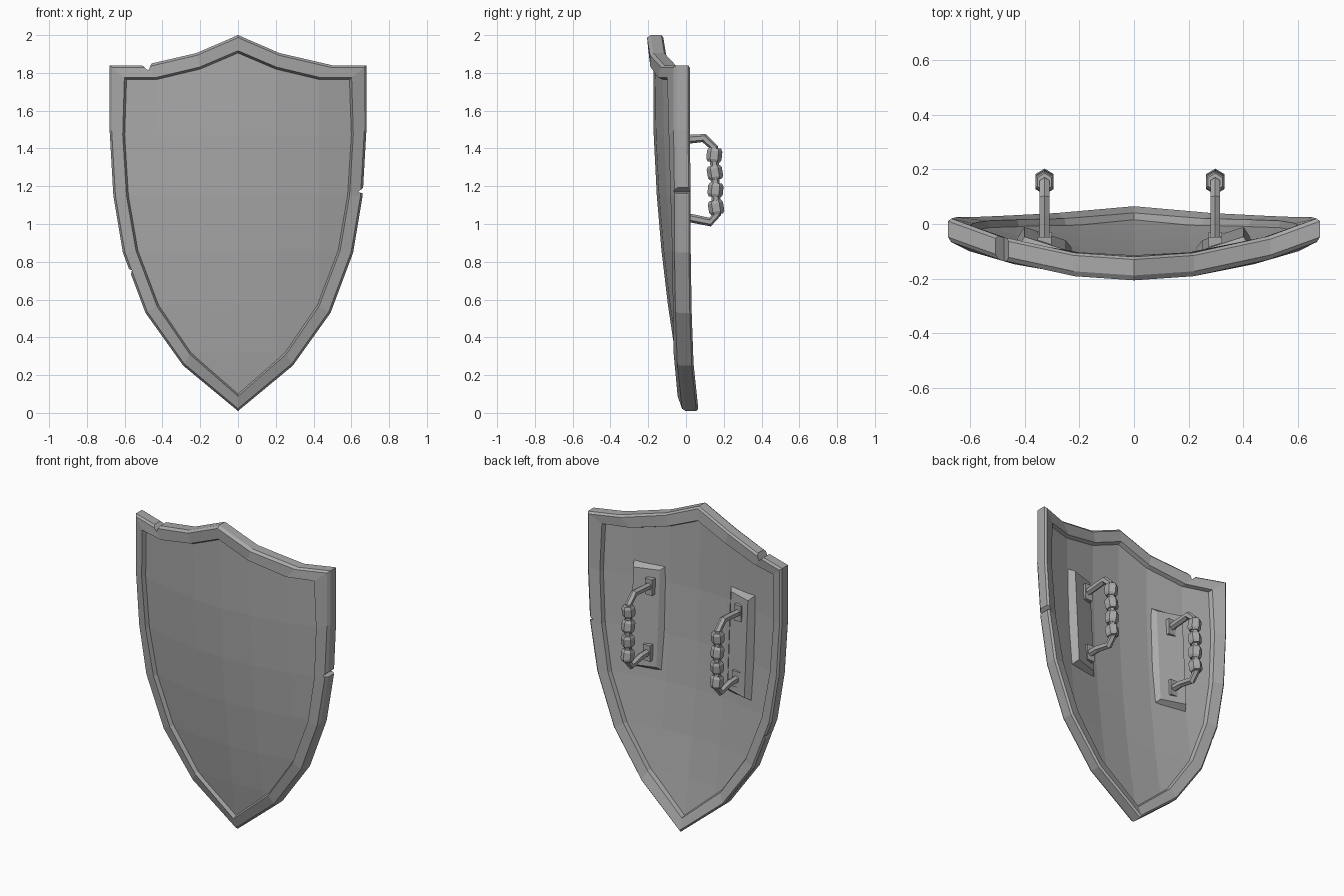
import bpy, bmesh, math
from mathutils import Vector

cube = bpy.data.objects.get("Cube")
if cube:
    bpy.data.objects.remove(cube)

steel = bpy.data.materials.new("grey steel")
steel.use_nodes = True
GREY = (0.4, 0.4, 0.4, 1)
steel.diffuse_color = GREY
steel.node_tree.nodes["Principled BSDF"].inputs["Base Color"].default_value = GREY


def finish(name, bm):
    bmesh.ops.recalc_face_normals(bm, faces=bm.faces)
    mesh = bpy.data.meshes.new(name)
    bm.to_mesh(mesh)
    bm.free()
    mesh.materials.append(steel)
    obj = bpy.data.objects.new(name, mesh)
    bpy.context.collection.objects.link(obj)
    return obj


def loft(name, rings, loop=False):
    """Skin a series of closed rings, capped unless the series loops."""
    bm = bmesh.new()
    rows = [[bm.verts.new(p) for p in ring] for ring in rings]
    pairs = list(zip(rows, rows[1:])) + ([(rows[-1], rows[0])] if loop else [])
    for a, b in pairs:
        n = len(a)
        for i in range(n):
            j = (i + 1) % n
            bm.faces.new((a[i], a[j], b[j], b[i]))
    if not loop:
        bm.faces.new(rows[0])
        bm.faces.new(rows[-1])
    return finish(name, bm)


def bowl(x, z):
    """Front depth of the curved panel."""
    return 0.057 * z * z - 0.2 * z + 0.29 * x * x


PANEL = 0.035

# Half outlines from top centre to bottom tip: outer (x, front y, z), inner (x, z)
outer = [(0, -.2, 2), (.22, -.185, 1.905), (.5, -.125, 1.84), (.68, -.06, 1.84),
         (.68, -.06, 1.5), (.66, -.055, 1.15), (.61, -.055, .85), (.49, -.05, .53),
         (.29, -.04, .25), (0, -.015, .01)]
inner = [(0, 1.905), (.2, 1.82), (.43, 1.765), (.59, 1.765), (.6, 1.47),
         (.58, 1.15), (.53, .86), (.42, .57), (.25, .32), (0, .1)]


def rim_section(o, i, side):
    ox, oy, oz = o
    ix, iz = i
    y = bowl(ix, iz)

    def at(t, yy):
        return (side * (ox + (ix - ox) * t), yy, oz + (iz - oz) * t)
    return [at(0, oy + .07), at(0, oy + .012), at(.14, oy - .006),
            at(.87, y - .025), at(1, y), at(1, y + PANEL),
            at(.9, y + .06), at(.14, oy + .08)]


# Raised rim
sections = [rim_section(o, i, 1) for o, i in zip(outer, inner)]
sections += [rim_section(o, i, -1) for o, i in list(zip(outer, inner))[-2:0:-1]]
rim = loft("rim", sections, loop=True)

# Battle nicks in the rim edge: wedge given by mouth, tip, mouth
nicks = [[(-.44, 1.89), (-.475, 1.812), (-.53, 1.86)],
         [(.70, 1.225), (.637, 1.17), (.70, 1.145)],
         [(-.65, .79), (-.562, .755), (-.575, .69)]]
for wedge in nicks:
    cutter = loft("nick_cutter", [[(x, y, z) for x, z in wedge] for y in (-.4, .3)])
    cutter.hide_render = True
    mod = rim.modifiers.new("nick", "BOOLEAN")
    mod.operation = "DIFFERENCE"
    mod.solver = "EXACT"
    mod.object = cutter
    bpy.context.view_layer.objects.active = rim
    bpy.ops.object.modifier_apply(modifier=mod.name)
    bpy.data.objects.remove(cutter)

# Curved panel: flat outline sliced into a grid, then pushed into the bowl
bm = bmesh.new()
edge = inner + [(-x, z) for x, z in inner[-2:0:-1]]
bm.faces.new([bm.verts.new((x * 1.01, 0, 1 + (z - 1) * 1.01)) for x, z in edge])
slices = [((x, 0, 0), (1, 0, 0)) for x in (-.43, -.2, 0, .2, .43)]
slices += [((0, 0, z), (0, 0, 1)) for _, z in inner[4:9]]
for co, normal in slices:
    bmesh.ops.bisect_plane(bm, geom=bm.verts[:] + bm.edges[:] + bm.faces[:],
                           plane_co=co, plane_no=normal)
back = bmesh.ops.duplicate(bm, geom=bm.verts[:] + bm.edges[:] + bm.faces[:])["geom"]
back_verts = {g for g in back if isinstance(g, bmesh.types.BMVert)}
for v in bm.verts:
    v.co.y = bowl(v.co.x, v.co.z) + (PANEL if v in back_verts else 0)
# Join front and back sheets along the border
borders = [e for e in bm.edges if e.is_boundary]
bmesh.ops.bridge_loops(bm, edges=borders)
finish("panel", bm)


def hexagon(centre, across, half_x, half_n):
    """Six-sided ring in the plane of x and the given direction."""
    ring = []
    for k in range(6):
        a = math.radians(60 * k + 30)
        ring.append(centre + Vector((half_x * math.cos(a) * 1.15, 0, 0))
                    + across * (half_n * math.sin(a)))
    return ring


def box(name, x0, x1, y0, y1, z0, z1):
    loft(name, [[(x0, y, z0), (x1, y, z0), (x1, y, z1), (x0, y, z1)]
                for y in (y0, y1)])


grip_path = [(-.1, 1.44), (.03, 1.45), (.095, 1.455), (.148, 1.405),
             (.155, 1.2), (.163, 1.05), (.128, 1.01), (.03, 1.03), (-.1, 1.03)]

for side, name, hx in ((1, "left", .297), (-1, "right", -.327)):
    # Mounting plate with sloped borders, thicker on the outer side
    corners = [(.22, .91), (.43, .91), (.43, 1.57), (.22, 1.57)]
    base = [(side * x, bowl(x, z) + PANEL - .01, z) for x, z in corners]
    top = []
    for x, z in corners:
        tx, tz = .325 + (x - .325) * .72, 1.24 + (z - 1.24) * .91
        top.append((side * tx, bowl(tx, tz) + PANEL + (.045 if x > .3 else .025), tz))
    loft(name + "_mounting_plate", [base, top])

    # Bent handle bar
    path = [Vector((hx, y, z)) for y, z in grip_path]
    rings = []
    for k, p in enumerate(path):
        d = (path[min(k + 1, len(path) - 1)] - path[max(k - 1, 0)]).normalized()
        rings.append(hexagon(p, Vector((0, -d.z, d.y)), .018, .023))
    loft(name + "_handle", rings)

    # Feet of the handle
    for z, y in ((1.44, -.048), (1.03, -.03)):
        box(name + "_handle_foot", hx - .025, hx + .025, y - .06, y, z - .05, z + .05)

    # Bulging grip wraps, tilted in turn
    for k, z in enumerate((1.365, 1.272, 1.18, 1.088)):
        tilt = .16 if k % 2 else -.1
        across = Vector((0, math.cos(tilt), math.sin(tilt)))
        along = Vector((0, -math.sin(tilt), math.cos(tilt)))
        mid = Vector((hx, .15 + .003 * k, z))
        loft(name + "_grip_wrap",
             [hexagon(mid + along * h, across, r * .9, r * 1.1)
              for h, r in ((-.037, .029), (-.022, .037), (.022, .037), (.037, .029))])
